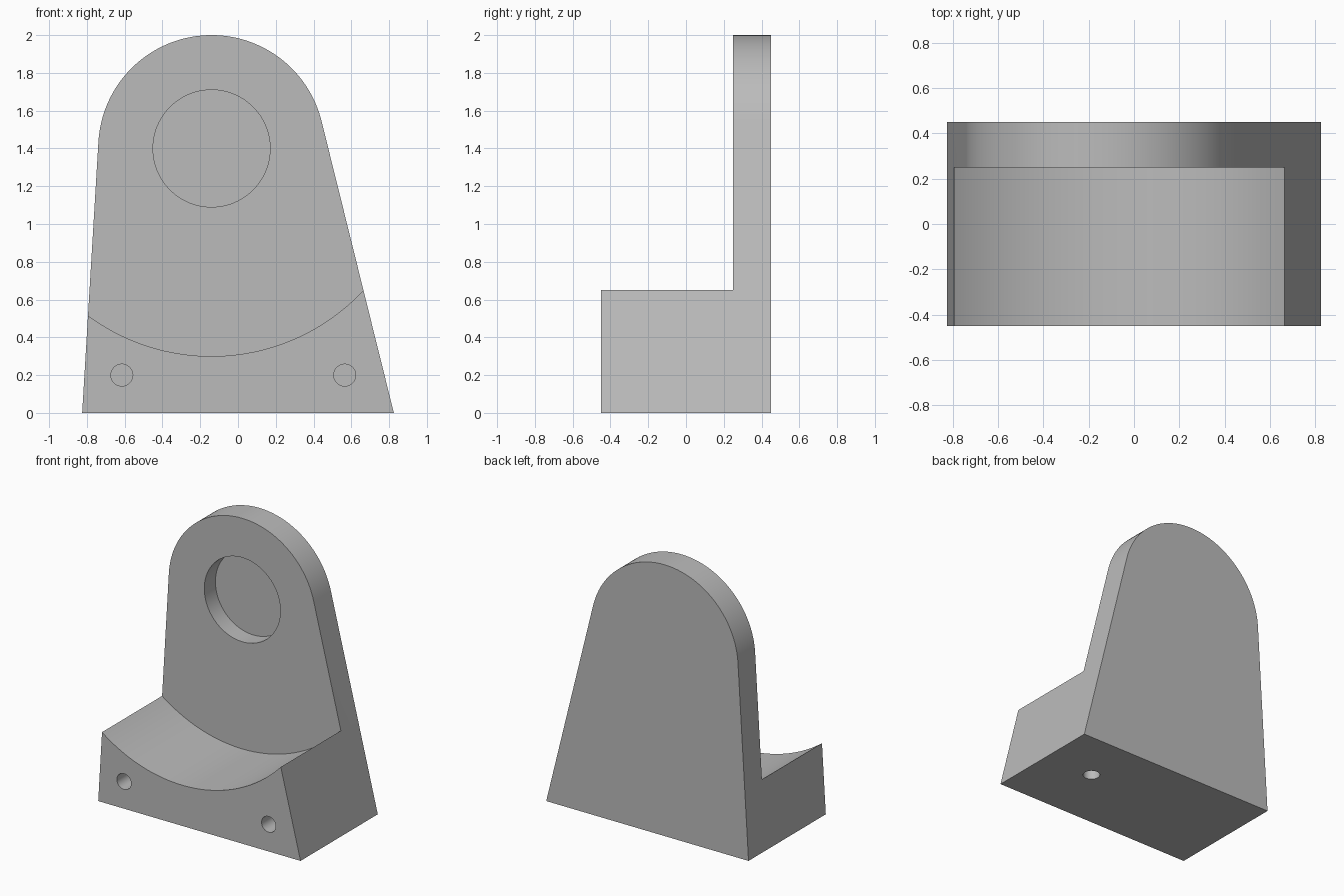
import bpy, bmesh, math
from mathutils import Vector, Matrix

cube = bpy.data.objects.get("Cube")
if cube:
    bpy.data.objects.remove(cube, do_unlink=True)

# Main dimensions
BORE = Vector((-0.14, 1.40))      # shared centre of arch, recess and saddle (x, z)
ARCH_R, RECESS_R, SADDLE_R, HOLE_R = 0.60, 0.31, 1.10, 0.058
HALF_W, FRONT, PLATE, BACK = 0.825, -0.45, 0.25, 0.45

grey = bpy.data.materials.new("plain_grey")
grey.use_nodes = True
colour = (0.5, 0.5, 0.5, 1)
grey.diffuse_color = colour
grey.node_tree.nodes["Principled BSDF"].inputs["Base Color"].default_value = colour


def add_object(name, bm):
    bmesh.ops.recalc_face_normals(bm, faces=bm.faces)
    mesh = bpy.data.meshes.new(name)
    bm.to_mesh(mesh)
    bm.free()
    mesh.materials.append(grey)
    obj = bpy.data.objects.new(name, mesh)
    bpy.context.collection.objects.link(obj)
    return obj


def rod(name, radius, start, end, segments):
    """Closed cylinder between two points."""
    start, end = Vector(start), Vector(end)
    axis = end - start
    turn = axis.to_track_quat('Z', 'Y').to_matrix().to_4x4()
    bm = bmesh.new()
    bmesh.ops.create_cone(bm, cap_ends=True, segments=segments, radius1=radius,
                          radius2=radius, depth=axis.length,
                          matrix=Matrix.Translation((start + end) / 2) @ turn)
    return add_object(name, bm)


def tangent_angle(foot, side):
    """Angle on the arch where a straight flank from the foot touches it."""
    reach = foot - BORE
    return math.atan2(reach.y, reach.x) + side * math.acos(ARCH_R / reach.length)


# Bracket body: arched outline with tangent flanks, extruded front to back
left_foot, right_foot = Vector((HALF_W, 0)), Vector((-HALF_W, 0))
a0 = tangent_angle(left_foot, 1)
a1 = tangent_angle(right_foot, -1) % math.tau
STEPS = 64
outline = [right_foot, left_foot]
for i in range(STEPS + 1):
    a = a0 + (a1 - a0) * i / STEPS
    outline.append(BORE + ARCH_R * Vector((math.cos(a), math.sin(a))))

bm = bmesh.new()
face = bm.faces.new([bm.verts.new((p.x, FRONT, p.y)) for p in outline])
result = bmesh.ops.extrude_face_region(bm, geom=[face])
verts = [v for v in result["geom"] if isinstance(v, bmesh.types.BMVert)]
bmesh.ops.translate(bm, verts=verts, vec=(0, BACK - FRONT, 0))
bracket = add_object("bracket", bm)

# Cutters: saddle trough, blind recess, two front holes, one underside hole
cx, cz = BORE
cutters = [
    rod("saddle_cutter", SADDLE_R, (cx, -1, cz), (cx, PLATE, cz), 192),
    rod("recess_cutter", RECESS_R, (cx, 0, cz), (cx, PLATE + 0.13, cz), 96),
    rod("underside_hole_cutter", HOLE_R, (0.425, 0.05, -0.2), (0.425, 0.05, 0.2), 48),
]
for side, x in (("right", -0.615), ("left", 0.565)):
    cutters.append(rod(side + "_hole_cutter", HOLE_R, (x, -0.6, 0.2), (x, -0.15, 0.2), 48))

bpy.ops.object.select_all(action='DESELECT')
bpy.context.view_layer.objects.active = bracket
bracket.select_set(True)
for cutter in cutters:
    cutter.hide_render = True
    mod = bracket.modifiers.new(cutter.name, 'BOOLEAN')
    mod.operation, mod.solver, mod.object = 'DIFFERENCE', 'EXACT', cutter
    bpy.ops.object.modifier_apply(modifier=mod.name)
    bpy.data.objects.remove(cutter, do_unlink=True)

# Smooth the curved walls, keep the edges crisp
bpy.ops.object.shade_smooth_by_angle(angle=math.radians(30))
